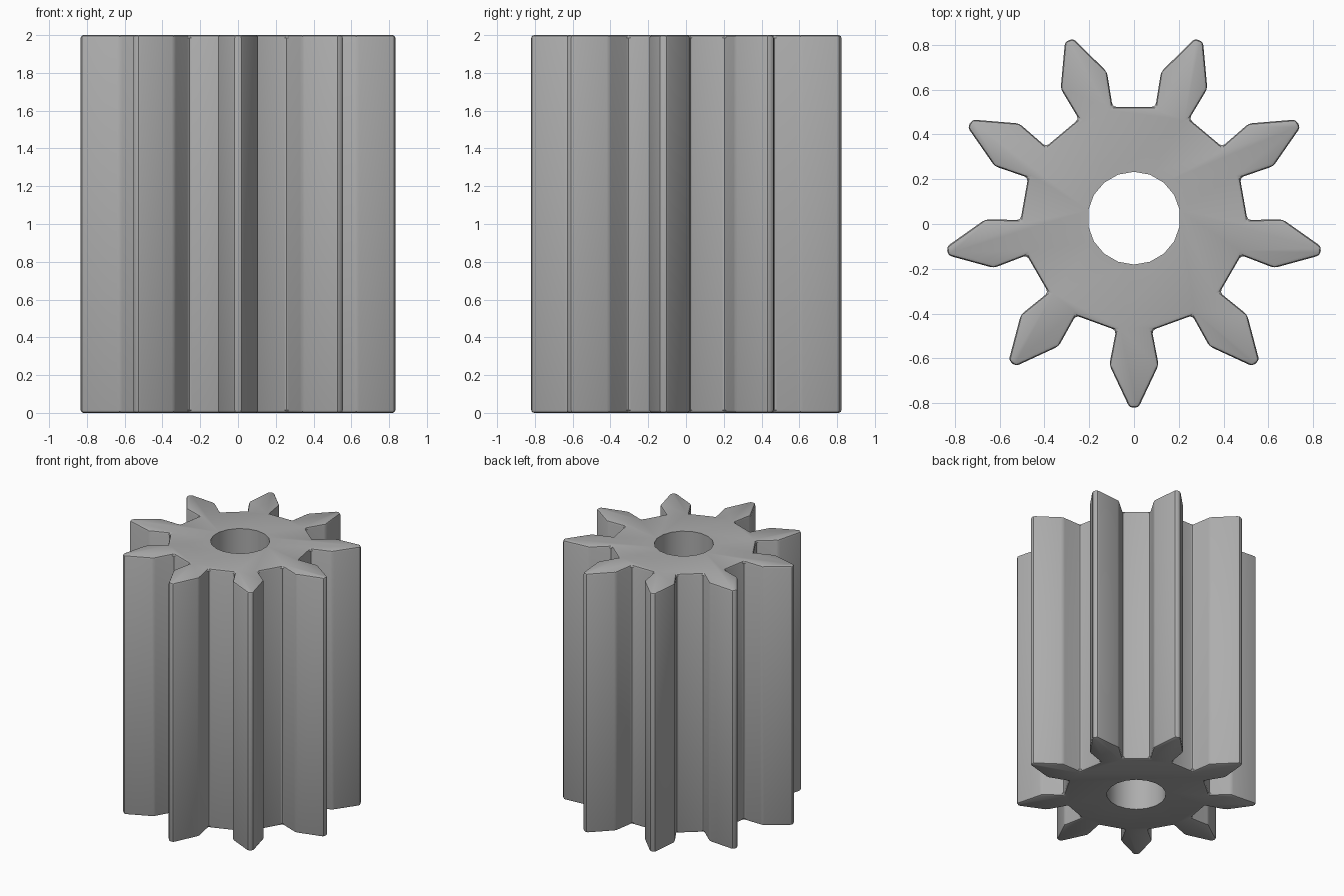
import bpy
import bmesh
from math import radians
from mathutils import Matrix, Vector

cube = bpy.data.objects.get("Cube")
if cube:
    bpy.data.objects.remove(cube, do_unlink=True)

TEETH = 9
HEIGHT = 2.0
CENTRE_Y = 0.026
BORE_RADIUS = 0.207

grey = bpy.data.materials.new("plain grey")
grey.use_nodes = True
colour = (0.42, 0.42, 0.42, 1)
grey.diffuse_color = colour
grey.node_tree.nodes["Principled BSDF"].inputs["Base Color"].default_value = colour

# Half of one tooth as (half width, radius), mirrored to a full tooth
half = [(0.08, 0.5), (0.11, 0.655), (0.02, 0.846)]
tooth = [Vector((-w, -r, 0)) for w, r in half]
tooth += [Vector((w, -r, 0)) for w, r in reversed(half)]

# Gear body: repeat the tooth around the axis, then extrude upwards
bm = bmesh.new()
verts = []
for i in range(TEETH):
    turn = Matrix.Rotation(radians(360 / TEETH * i), 3, "Z")
    verts += [bm.verts.new(turn @ p) for p in tooth]
base = bm.faces.new(verts)
top = bmesh.ops.extrude_face_region(bm, geom=[base])["geom"]
bmesh.ops.translate(bm, vec=(0, 0, HEIGHT),
                    verts=[v for v in top if isinstance(v, bmesh.types.BMVert)])
bmesh.ops.recalc_face_normals(bm, faces=bm.faces)
# Soften every edge of the teeth
bmesh.ops.bevel(bm, geom=bm.edges[:], offset=0.016, segments=2,
                profile=0.5, affect="EDGES", clamp_overlap=True)
mesh = bpy.data.meshes.new("gear")
bm.to_mesh(mesh)
bm.free()
mesh.materials.append(grey)
gear = bpy.data.objects.new("gear", mesh)
gear.location.y = CENTRE_Y
bpy.context.collection.objects.link(gear)

# Sharp-rimmed bore through the middle
bpy.ops.mesh.primitive_cylinder_add(vertices=2 * TEETH, radius=BORE_RADIUS, depth=3,
                                    location=(0, CENTRE_Y, HEIGHT / 2))
cutter = bpy.context.object
cutter.name = "bore_cutter"
cutter.hide_render = True
cutter.data.materials.append(grey)
bore = gear.modifiers.new("bore", "BOOLEAN")
bore.operation = "DIFFERENCE"
bore.solver = "EXACT"
bore.object = cutter

bpy.ops.object.select_all(action="DESELECT")
gear.select_set(True)
bpy.context.view_layer.objects.active = gear
bpy.ops.object.modifier_apply(modifier="bore")
bpy.data.objects.remove(cutter, do_unlink=True)
bpy.ops.object.shade_smooth_by_angle(angle=radians(30))
